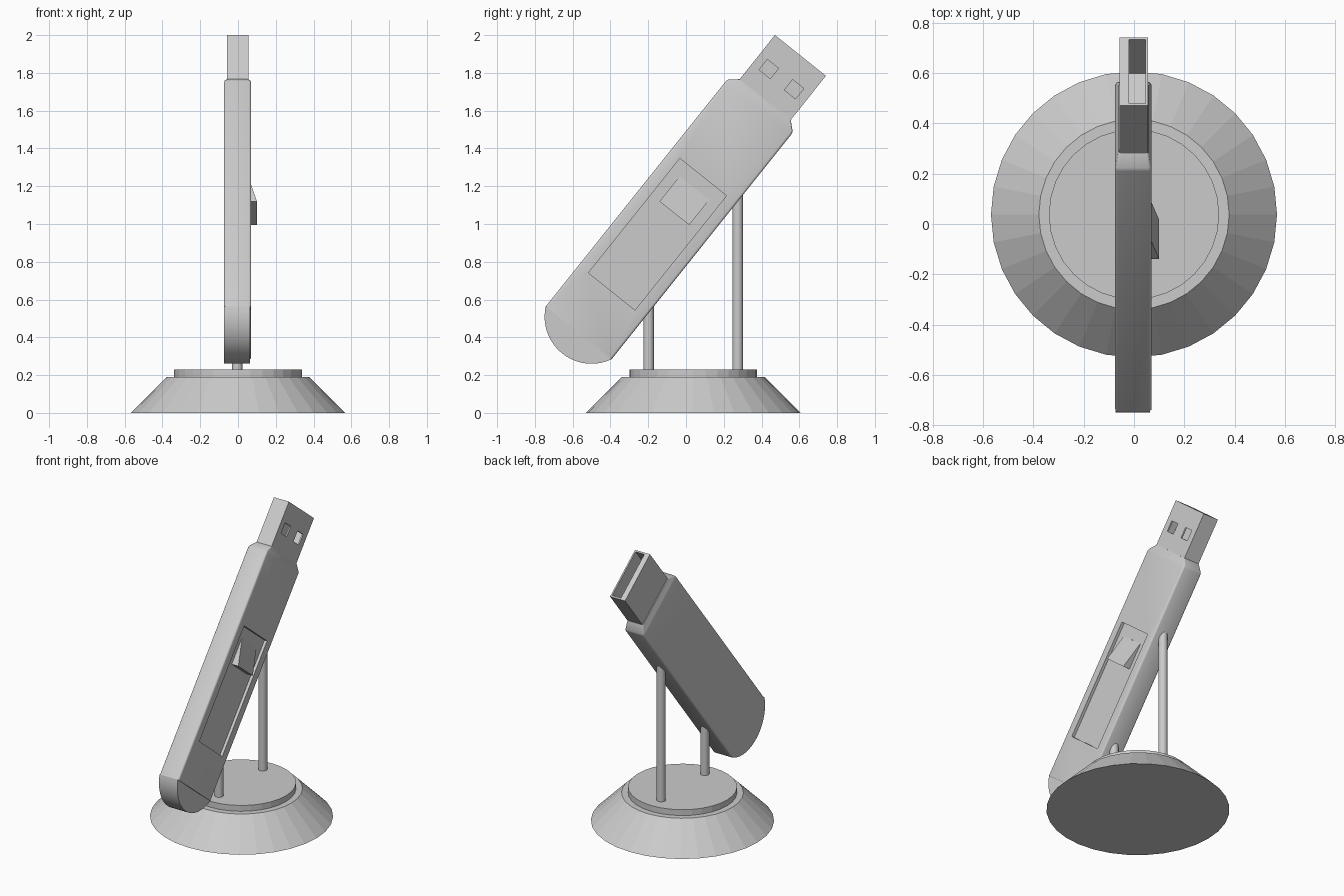
import bpy, bmesh, math
from mathutils import Matrix, Vector

if "Cube" in bpy.data.objects:
    bpy.data.objects.remove(bpy.data.objects["Cube"])

grey = bpy.data.materials.new("light grey")
grey.use_nodes = True
colour = (0.6, 0.6, 0.6, 1)
grey.diffuse_color = colour
grey.node_tree.nodes["Principled BSDF"].inputs["Base Color"].default_value = colour

# Tilted frame of the stick: local z runs along it, local y across its width
TILT = Matrix.Translation((-0.0025, -0.568, 0.424)) @ Matrix.Rotation(math.radians(-38.64), 4, 'X')


def finish(name, bm, matrix=None, smooth=None):
    """Turn a bmesh into a named object."""
    bmesh.ops.recalc_face_normals(bm, faces=bm.faces)
    mesh = bpy.data.meshes.new(name)
    bm.to_mesh(mesh)
    bm.free()
    mesh.materials.append(grey)
    ob = bpy.data.objects.new(name, mesh)
    bpy.context.collection.objects.link(ob)
    if matrix:
        ob.matrix_world = matrix
    if smooth:
        activate(ob)
        bpy.ops.object.shade_smooth_by_angle(angle=math.radians(smooth))
    return ob


def activate(ob):
    bpy.ops.object.select_all(action='DESELECT')
    ob.select_set(True)
    bpy.context.view_layer.objects.active = ob


def loft(rings):
    """Join rings of points with quads and close both ends."""
    bm = bmesh.new()
    rows = [[bm.verts.new(p) for p in ring] for ring in rings]
    n = len(rows[0])
    for a, b in zip(rows, rows[1:]):
        for i in range(n):
            j = (i + 1) % n
            bm.faces.new((a[i], a[j], b[j], b[i]))
    bm.faces.new(rows[0])
    bm.faces.new(rows[-1])
    return bm


def rounded_ring(hx, hy, r, z):
    """Rectangle with rounded corners at height z."""
    pts = []
    for q, (sx, sy) in enumerate(((1, 1), (-1, 1), (-1, -1), (1, -1))):
        for k in range(4):
            a = math.radians(90 * q + 30 * k)
            pts.append((sx * (hx - r) + r * math.cos(a), sy * (hy - r) + r * math.sin(a), z))
    return pts


def circle(radius, z, n=32):
    return [(radius * math.cos(2 * math.pi * i / n), radius * math.sin(2 * math.pi * i / n), z)
            for i in range(n)]


def box(lo, hi):
    x, X, y, Y = lo[0], hi[0], lo[1], hi[1]
    return loft([[(x, y, z), (X, y, z), (X, Y, z), (x, Y, z)] for z in (lo[2], hi[2])])


def cut(ob, lo, hi):
    """Carve a box out of a part of the stick."""
    cutter = finish("cutter", box(lo, hi), TILT)
    cutter.hide_render = True
    mod = ob.modifiers.new("cut", 'BOOLEAN')
    mod.object = cutter
    mod.solver = 'EXACT'
    activate(ob)
    bpy.ops.object.modifier_apply(modifier=mod.name)
    bpy.data.objects.remove(cutter)


# Stand: sloped foot, raised disc, two posts
centre = Matrix.Translation((0, 0.038, 0))
finish("stand_foot", loft([circle(0.568, 0), circle(0.378, 0.19)]), centre)
finish("stand_disc", loft([circle(0.338, 0.185), circle(0.338, 0.23)]), centre)
for name, y, top in (("front_post", -0.198, 0.6), ("back_post", 0.274, 1.19)):
    finish(name, loft([circle(0.028, 0.22, 20), circle(0.028, top, 20)]),
           Matrix.Translation((-0.004, y, 0)), 40)

# Body with tapered shoulder and a recessed slider track
body = finish("stick_body", loft([
    rounded_ring(0.0725, 0.2235, 0.012, 0),
    rounded_ring(0.0725, 0.2235, 0.012, 1.525),
    rounded_ring(0.069, 0.219, 0.012, 1.54),
    rounded_ring(0.06, 0.174, 0.01, 1.58)]), TILT)
cut(body, (0.053, -0.158, 0.28), (0.1, 0.158, 1.055))
activate(body)
bpy.ops.object.shade_smooth_by_angle(angle=math.radians(32))

# Rounded end cap: a circular arc across the width
half, sag = 0.2235, 0.14
radius = (half ** 2 + sag ** 2) / (2 * sag)
span = math.asin(half / radius)
arc = [(radius * math.sin(a), radius - sag - radius * math.cos(a))
       for a in (span * (i / 12 - 1) for i in range(25))]
finish("end_cap", loft([[(x, y, z) for y, z in arc] for x in (-0.0715, 0.067)]), TILT, 35)

# Wedge-shaped thumb slider
wedge = [(0.045, 0.811), (0.1025, 0.811), (0.056, 0.981), (0.045, 0.981)]
finish("thumb_slider", loft([[(x, y, z) for x, z in wedge] for y in (-0.1, 0.1)]), TILT)

# Metal plug: open shell with two square holes on the slider side
plug = finish("plug_shell", box((-0.055, -0.173, 1.57), (0.0585, 0.173, 1.88)), TILT)
cut(plug, (-0.018, -0.162, 1.663), (0.0485, 0.162, 1.95))
for side in (-1, 1):
    y = side * 0.0855
    cut(plug, (0.03, y - 0.038, 1.684), (0.1, y + 0.038, 1.754))
